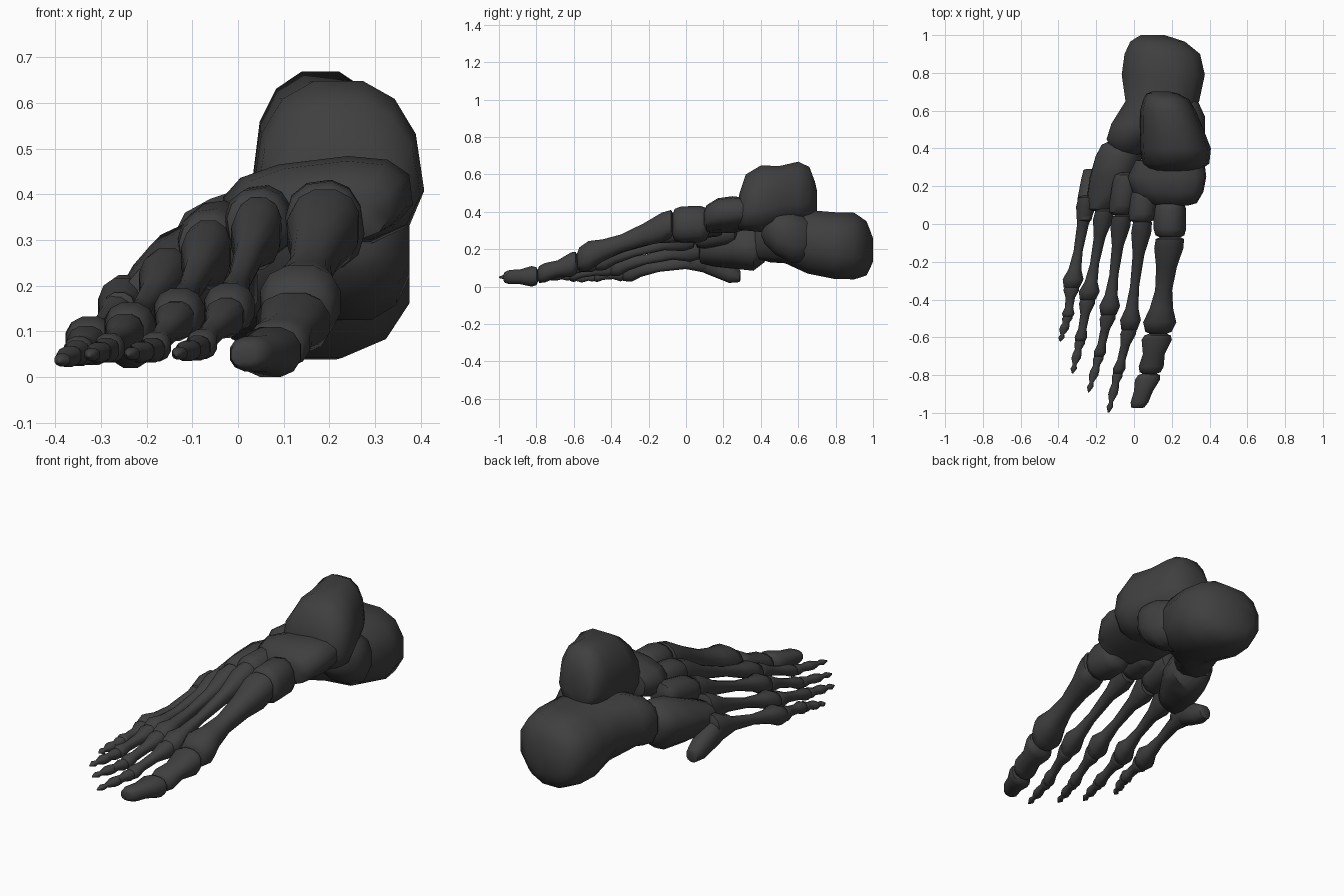
import bpy
import bmesh
from math import cos, sin, pi, radians, copysign
from mathutils import Vector, Matrix

default_cube = bpy.data.objects.get("Cube")
if default_cube:
    bpy.data.objects.remove(default_cube, do_unlink=True)

# One dark charcoal finish for every bone
charcoal = bpy.data.materials.new("charcoal_bone")
charcoal.use_nodes = True
colour = (0.05, 0.05, 0.05, 1)
charcoal.diffuse_color = colour
shader = charcoal.node_tree.nodes["Principled BSDF"]
shader.inputs["Base Color"].default_value = colour
shader.inputs["Roughness"].default_value = 0.8

SIDES = 12


def rounded(value, power):
    """Push a circle coordinate towards a rounded box of full width."""
    return copysign(abs(value / cos(pi / SIDES)) ** power, value)


def add_ring(bm, centre, half_width, half_height, power, roll, taper):
    turn = Matrix.Rotation(radians(roll), 3, "Y")
    ring = []
    for side in range(SIDES):
        angle = 2 * pi * (side + 0.5) / SIDES
        across, up = rounded(cos(angle), power), rounded(sin(angle), power)
        offset = Vector((half_width * across * (1 - taper * up), 0, half_height * up))
        ring.append(bm.verts.new(centre + turn @ offset))
    return ring


def loft(name, stations, power=0.85, dome=0.2, roll=0, taper=0):
    """Skin cross-sections (x, y, z, half width, half height) with domed ends."""
    sections = [(Vector(s[:3]), s[3], s[4]) for s in stations]

    def cap(end, neighbour):
        centre, width, height = end
        outward = (centre - neighbour[0]).normalized()
        return centre + outward * min(width, height) * dome, width * 0.6, height * 0.6

    sections = [cap(sections[0], sections[1])] + sections + [cap(sections[-1], sections[-2])]
    bm = bmesh.new()
    rings = [add_ring(bm, *section, power, roll, taper) for section in sections]
    for near, far in zip(rings, rings[1:]):
        for i in range(SIDES):
            j = (i + 1) % SIDES
            bm.faces.new((near[i], near[j], far[j], far[i]))
    bm.faces.new(rings[0])
    bm.faces.new(rings[-1])
    bmesh.ops.recalc_face_normals(bm, faces=bm.faces)
    mesh = bpy.data.meshes.new(name)
    bm.to_mesh(mesh)
    bm.free()
    mesh.materials.append(charcoal)
    bone = bpy.data.objects.new(name, mesh)
    bpy.context.collection.objects.link(bone)
    bpy.ops.object.select_all(action="DESELECT")
    bone.select_set(True)
    bpy.context.view_layer.objects.active = bone
    bpy.ops.object.shade_smooth_by_angle(angle=radians(50))


def long_bone(name, start, end, profile, roll=0):
    """Loft a profile of (fraction, half width, half height) along a line."""
    start, end = Vector(start), Vector(end)
    stations = [(*start.lerp(end, fraction), width, height)
                for fraction, width, height in profile]
    loft(name, stations, roll=roll)


# Heel and ankle
loft("heel_bone", [
    (-.03, .38, .24, .08, .09),
    (-.02, .45, .26, .125, .13),
    (.08, .53, .27, .20, .145),
    (.15, .65, .24, .195, .17),
    (.155, .79, .22, .22, .178),
    (.15, .90, .217, .2, .178),
    (.125, .965, .205, .145, .145),
    (.11, .985, .2, .1, .1),
])
loft("ankle_bone", [
    (.215, .285, .4, .13, .095),
    (.22, .32, .45, .17, .15),
    (.22, .40, .47, .178, .178),
    (.2, .50, .485, .16, .16),
    (.18, .60, .5, .14, .168),
    (.17, .66, .5, .115, .14),
    (.15, .69, .47, .08, .09),
], power=0.8, taper=.15)
loft("heel_shelf", [
    (.25, .42, .31, .08, .08),
    (.255, .48, .29, .12, .12),
    (.25, .57, .265, .125, .14),
    (.24, .69, .25, .08, .1),
])

# Midfoot blocks, rolled to follow the arch
loft("navicular_bone", [
    (.19, .335, .39, .18, .075),
    (.175, .25, .385, .205, .09),
    (.18, .17, .38, .185, .085),
    (.2, .11, .36, .13, .07),
], power=0.75, roll=-7)
loft("cuboid_bone", [
    (-.08, .42, .225, .085, .09),
    (-.08, .36, .215, .115, .125),
    (-.11, .25, .21, .12, .105),
    (-.15, .15, .195, .095, .08),
    (-.17, .08, .19, .07, .06),
], power=0.8, roll=-25)
wedges = {
    "inner_wedge_bone": ((.19, .11, .335), (.19, -.06, .33), .083, .095),
    "middle_wedge_bone": ((.06, .19, .345), (.04, .02, .335), .07, .075),
    "outer_wedge_bone": ((-.035, .26, .31), (-.065, .06, .28), .07, .08),
}
for name, (back, front, width, height) in wedges.items():
    block = [(0, width * .88, height * .88), (.2, width, height),
             (.8, width, height), (1, width * .88, height * .88)]
    long_bone(name, back, front, block, roll=-8)

# Shared long bone profiles
METATARSAL = [(0, .05, .068), (.1, .053, .07), (.3, .031, .036), (.6, .024, .026),
              (.8, .034, .036), (.91, .055, .053), (1, .042, .042)]
PROXIMAL = [(0, .038, .038), (.1, .042, .042), (.35, .025, .026),
            (.7, .022, .024), (.9, .033, .032), (1, .026, .026)]
MIDDLE = [(0, .025, .025), (.2, .028, .027), (.6, .018, .018), (1, .025, .022)]
DISTAL = [(0, .024, .022), (.2, .025, .022), (.55, .01, .01),
          (.75, .017, .014), (1, .004, .004)]

# Four smaller rays: base, head, knuckle and tip of each
rays = {
    "second": ((.045, .01, .325), (-.025, -.56, .135), (-.085, -.79, .065), (-.135, -.998, .05)),
    "third": ((-.065, .04, .275), (-.135, -.48, .128), (-.185, -.7, .06), (-.24, -.89, .05)),
    "fourth": ((-.155, .07, .215), (-.245, -.4, .1), (-.285, -.62, .06), (-.325, -.79, .048)),
    "fifth": ((-.245, .14, .155), (-.33, -.335, .072), (-.35, -.49, .055), (-.39, -.62, .035)),
}
for name, (base, head, knuckle, tip) in rays.items():
    joint = Vector(knuckle).lerp(Vector(tip), 0.42)
    long_bone(name + "_metatarsal", base, head, METATARSAL)
    long_bone(name + "_proximal_phalanx", head, knuckle, PROXIMAL)
    long_bone(name + "_middle_phalanx", knuckle, joint, MIDDLE)
    long_bone(name + "_distal_phalanx", joint, tip, DISTAL)

# Spur at the outer edge of the foot
loft("fifth_metatarsal_spur", [
    (-.235, .285, .06, .033, .036),
    (-.235, .23, .075, .046, .055),
    (-.25, .13, .13, .05, .07),
    (-.26, .02, .145, .035, .04),
])

# Big toe
long_bone("first_metatarsal", (.19, -.08, .335), (.13, -.57, .145), [
    (0, .075, .075), (.1, .077, .08), (.3, .055, .06), (.55, .045, .048),
    (.75, .062, .06), (.9, .088, .08), (1, .07, .065)])
long_bone("first_proximal_phalanx", (.125, -.59, .125), (.085, -.785, .065), [
    (0, .07, .06), (.12, .08, .066), (.5, .058, .045), (.85, .066, .052), (1, .055, .045)])
long_bone("first_distal_phalanx", (.08, -.8, .056), (.02, -.97, .05), [
    (0, .058, .048), (.15, .066, .055), (.5, .05, .04), (.85, .047, .038), (1, .035, .028)])
